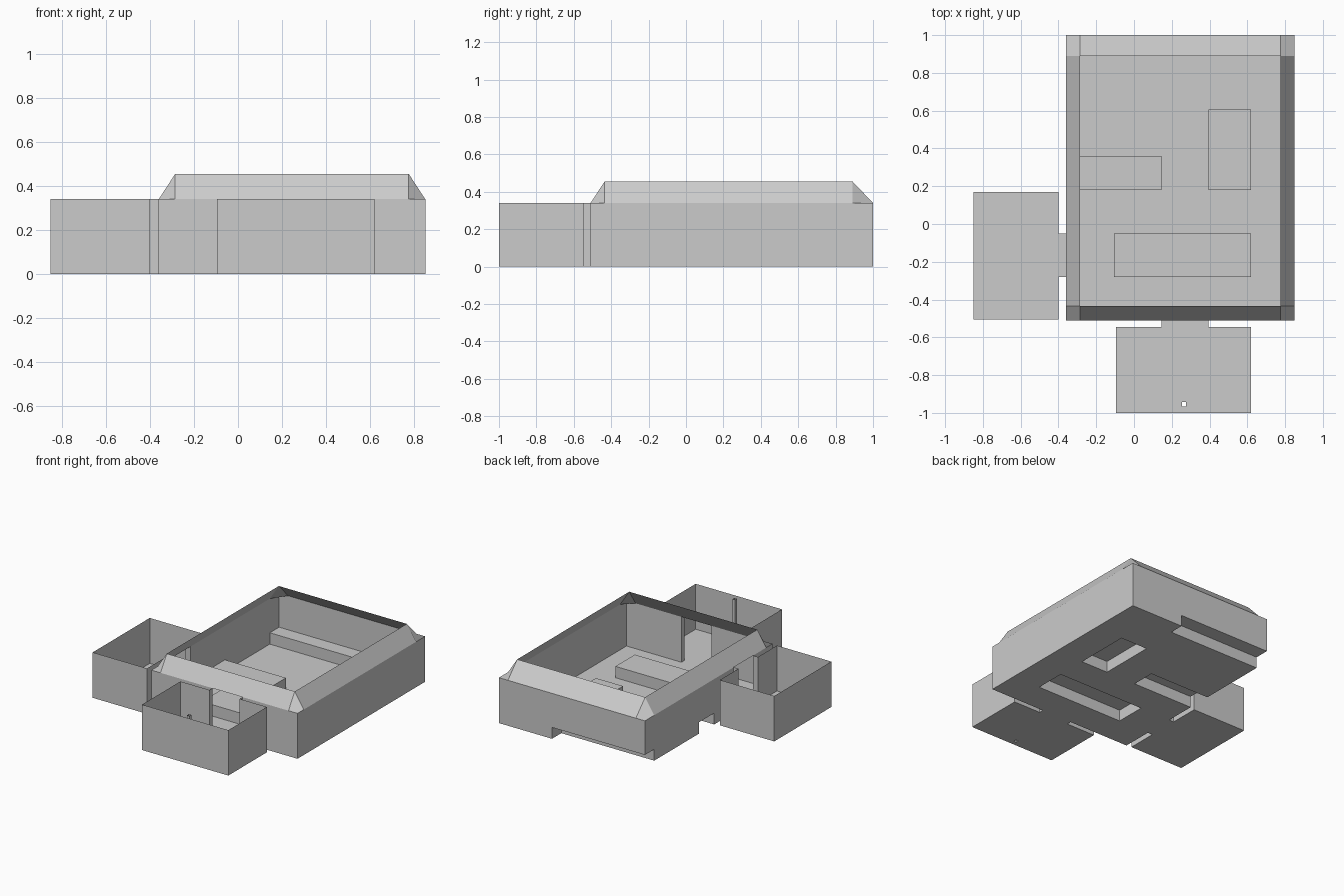
import bpy
import bmesh

if "Cube" in bpy.data.objects:
    bpy.data.objects.remove(bpy.data.objects["Cube"])

WALL = 0.34      # wall height
STEP = 0.085     # height of the raised floor blocks
TOP = 0.455      # height of the sloped rim

grey = bpy.data.materials.new("stone_grey")
grey.diffuse_color = (0.6, 0.6, 0.6, 1)
grey.use_nodes = True
grey.node_tree.nodes["Principled BSDF"].inputs["Base Color"].default_value = grey.diffuse_color

# Plan rectangles: x0, x1, y0, y1
SPACES = {
    "main_room": (-0.36, 0.85, -0.51, 1.0),
    "left_room": (-0.85, -0.40, -0.505, 0.17),
    "front_room": (-0.095, 0.62, -1.0, -0.545),
    "left_doorway": (-0.40, -0.36, -0.28, -0.05),
    "front_doorway": (0.145, 0.395, -0.545, -0.51),
}
BLOCKS = {
    "left_block": (-0.36, 0.145, 0.18, 0.36),
    "right_block": (0.395, 0.62, 0.18, 0.605),
    "front_block": (-0.105, 0.62, -0.28, -0.05),
    "back_block": (-0.36, 0.41, 0.89, 1.0),
}
PILLAR = (0.253, 0.275, -0.965, -0.943)


def inside(rect, x, y):
    return rect[0] < x < rect[1] and rect[2] < y < rect[3]


def level(x, y):
    """Floor height at a plan point; solid ground counts as wall height."""
    if inside(PILLAR, x, y) or not any(inside(r, x, y) for r in SPACES.values()):
        return WALL
    return STEP if any(inside(r, x, y) for r in BLOCKS.values()) else 0.0


def part_at(x, y):
    for group in (BLOCKS, SPACES):
        for name, rect in group.items():
            if inside(rect, x, y):
                return name


def make_object(name, polys, merge_flat=True):
    bm = bmesh.new()
    for poly in polys:
        bm.faces.new([bm.verts.new(p) for p in poly])
    bmesh.ops.remove_doubles(bm, verts=bm.verts, dist=0.0005)
    if merge_flat:
        bmesh.ops.dissolve_limit(bm, angle_limit=0.01, verts=bm.verts, edges=bm.edges)
    mesh = bpy.data.meshes.new(name)
    bm.to_mesh(mesh)
    bm.free()
    mesh.materials.append(grey)
    bpy.context.collection.objects.link(bpy.data.objects.new(name, mesh))


# Split the plan into cells, then raise floors and the walls between levels
rects = list(SPACES.values()) + list(BLOCKS.values()) + [PILLAR]
xs = sorted({v for r in rects for v in r[:2]})
ys = sorted({v for r in rects for v in r[2:]})
parts = {}
E = 0.001
for x0, x1 in zip(xs, xs[1:]):
    for y0, y1 in zip(ys, ys[1:]):
        cx, cy = (x0 + x1) / 2, (y0 + y1) / 2
        z = level(cx, cy)
        if z == WALL:
            continue
        polys = parts.setdefault(part_at(cx, cy), [])
        polys.append([(x0, y0, z), (x1, y0, z), (x1, y1, z), (x0, y1, z)])
        sides = [((x0, y0), (x1, y0), cx, y0 - E), ((x1, y0), (x1, y1), x1 + E, cy),
                 ((x1, y1), (x0, y1), cx, y1 + E), ((x0, y1), (x0, y0), x0 - E, cy)]
        for a, b, nx, ny in sides:
            h = level(nx, ny)
            if h > z:
                target = polys if h == WALL else parts.setdefault(part_at(nx, ny), [])
                target.append([(*b, z), (*a, z), (*a, h), (*b, h)])

for name, polys in parts.items():
    bm_polys = polys
    bm = bmesh.new()
    for poly in bm_polys:
        bm.faces.new([bm.verts.new(p) for p in poly])
    bmesh.ops.remove_doubles(bm, verts=bm.verts, dist=0.0005)
    bmesh.ops.dissolve_limit(bm, angle_limit=0.01, verts=bm.verts, edges=bm.edges)
    mesh = bpy.data.meshes.new(name)
    bm.to_mesh(mesh)
    bm.free()
    mesh.materials.append(grey)
    bpy.context.collection.objects.link(bpy.data.objects.new(name, mesh))

# Sloped rim: four strips and four corner pieces leaning over the main room
X0, X1, Y0, Y1 = SPACES["main_room"]
x0, x1, y0, y1 = -0.285, 0.775, -0.435, 0.89
rim = []
for oy, iy in ((Y0, y0), (Y1, y1)):
    rim.append([(x0, oy, WALL), (x1, oy, WALL), (x1, iy, TOP), (x0, iy, TOP)])
for ox, ix in ((X0, x0), (X1, x1)):
    rim.append([(ox, y0, WALL), (ox, y1, WALL), (ix, y1, TOP), (ix, y0, TOP)])
    for oy, iy in ((Y0, y0), (Y1, y1)):
        rim.append([(ix, oy, WALL), (ox, oy, WALL), (ox, iy, WALL), (ix, iy, TOP)])
make_object("sloped_rim", rim, merge_flat=False)
